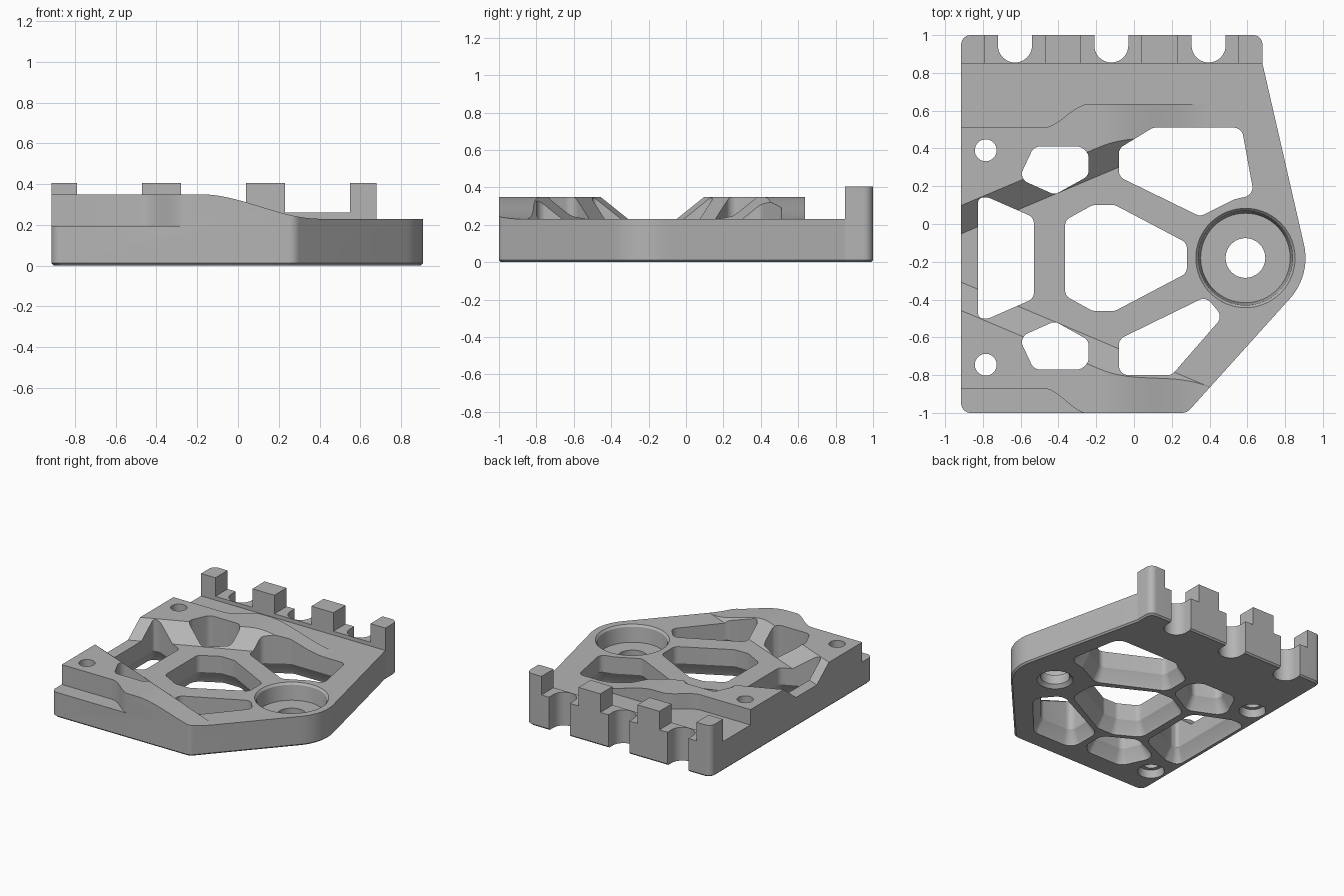
import bpy, bmesh, math
from mathutils import Vector

if "Cube" in bpy.data.objects:
    bpy.data.objects.remove(bpy.data.objects["Cube"], do_unlink=True)

AXIS = -0.18          # mirror line of the rib pattern
FLOOR, BOSS, LEDGE, STEP, PEG = 0.23, 0.35, 0.195, 0.26, 0.405

grey = bpy.data.materials.new("machined grey")
grey.use_nodes = True
grey.diffuse_color = (0.46, 0.46, 0.46, 1)
grey.node_tree.nodes["Principled BSDF"].inputs["Base Color"].default_value = grey.diffuse_color


def offset(pts, d):
    """Move every edge of a polygon outward by d."""
    n = len(pts)
    v = [Vector(p) for p in pts]
    area = sum(v[i].x * v[(i + 1) % n].y - v[(i + 1) % n].x * v[i].y for i in range(n))
    side = 1 if area > 0 else -1
    out = []
    for i in range(n):
        a = (v[i] - v[i - 1]).normalized()
        b = (v[(i + 1) % n] - v[i]).normalized()
        na, nb = Vector((a.y, -a.x)) * side, Vector((b.y, -b.x)) * side
        out.append(v[i] + (na + nb) * d / (1 + na.dot(nb)))
    return out


def rounded(pts, radii, segs=8):
    """Polygon with each corner replaced by an arc."""
    n = len(pts)
    v = [Vector(p) for p in pts]
    if not isinstance(radii, (list, tuple)):
        radii = [radii] * n
    out = []
    for i in range(n):
        a, b = v[i - 1] - v[i], v[(i + 1) % n] - v[i]
        half = a.angle(b) / 2
        t = min(radii[i] / math.tan(half), 0.46 * a.length, 0.46 * b.length)
        r = t * math.tan(half)
        a.normalize()
        b.normalize()
        centre = v[i] + (a + b).normalized() * r / math.sin(half)
        s, e = v[i] + a * t - centre, v[i] + b * t - centre
        turn = s.angle(e)
        for k in range(segs + 1):
            f = k / segs
            p = (s * math.sin((1 - f) * turn) + e * math.sin(f * turn)) / math.sin(turn)
            out.append(centre + p)
    return out


def circle(x, y, r, n=64):
    return [(x + r * math.cos(math.tau * k / n), y + r * math.sin(math.tau * k / n))
            for k in range(n)]


def loft(name, levels):
    """Solid through a stack of (z, outline) levels."""
    bm = bmesh.new()
    rings = [[bm.verts.new((p[0], p[1], z)) for p in pts] for z, pts in levels]
    n = len(rings[0])
    for lo, hi in zip(rings, rings[1:]):
        for i in range(n):
            bm.faces.new((lo[i], lo[(i + 1) % n], hi[(i + 1) % n], hi[i]))
    bm.faces.new(rings[0])
    bm.faces.new(rings[-1])
    bmesh.ops.recalc_face_normals(bm, faces=bm.faces)
    mesh = bpy.data.meshes.new(name)
    bm.to_mesh(mesh)
    bm.free()
    obj = bpy.data.objects.new(name, mesh)
    bpy.context.scene.collection.objects.link(obj)
    return obj


def cut(levels):
    """Subtract a lofted solid from the plate."""
    tool = loft("cutter", levels)
    tool.hide_render = True
    mod = plate.modifiers.new("cut", "BOOLEAN")
    mod.operation, mod.solver, mod.object = "DIFFERENCE", "EXACT", tool
    bpy.context.view_layer.objects.active = plate
    bpy.ops.object.modifier_apply(modifier=mod.name)
    bpy.data.objects.remove(tool, do_unlink=True)


def ease(x, x0, x1, a, b):
    f = min(max((x - x0) / (x1 - x0), 0), 1)
    return a + (b - a) * f * f * (3 - 2 * f)


def box(x0, x1, y0, y1):
    return [(x0, y0), (x1, y0), (x1, y1), (x0, y1)]


def flip(pts):
    return [(x, 2 * AXIS - y) for x, y in pts]


# Full-height blank with a chamfered bottom edge
corners = [(-0.915, -1), (0.28, -1), (0.937, -0.271), (0.68, 0.85), (0.68, 1), (-0.915, 1)]
radii = [0.05, 0.06, 0.32, 0.02, 0.05, 0.05]
outline = rounded(corners, radii, 12)
plate = loft("mounting_plate", [(0, rounded(offset(corners, -0.012), radii, 12)),
                                (0.012, outline), (PEG, outline)])

# Top profile: high on the right side, easing down to the floor
xs = [-0.18 + 0.58 * k / 20 for k in range(21)]
profile = [(-1.1, BOSS)] + [(x, ease(x, xs[0], xs[-1], BOSS, FLOOR)) for x in xs]
profile += [(1.1, FLOOR), (1.1, 0.6), (-1.1, 0.6)]
tool_levels = []
top_tool = loft("cutter", [(-0.85, profile), (1.1, profile)])
for v in top_tool.data.vertices:
    x, z, y = v.co
    v.co = (x, -y, z)
top_tool.data.flip_normals()
bm = bmesh.new()
bm.from_mesh(top_tool.data)
bmesh.ops.recalc_face_normals(bm, faces=bm.faces)
bm.to_mesh(top_tool.data)
bm.free()
mod = plate.modifiers.new("cut", "BOOLEAN")
mod.operation, mod.solver, mod.object = "DIFFERENCE", "EXACT", top_tool
bpy.context.view_layer.objects.active = plate
bpy.ops.object.modifier_apply(modifier=mod.name)
bpy.data.objects.remove(top_tool, do_unlink=True)

# Low deck behind the boss and ledge in front of it
sx = [-0.48 + 0.24 * k / 12 for k in range(13)]
back = [(-1.1, 0.51)] + [(x, ease(x, sx[0], sx[-1], 0.51, 0.635)) for x in sx]
back += [(1.1, 0.635), (1.1, 0.85), (-1.1, 0.85)]
cut([(FLOOR, back), (0.6, back)])
front = [(-1.1, -0.87)] + [(x, ease(x, sx[0], sx[-1], -0.87, -1.005)) for x in sx]
front += [(sx[-1], -1.2), (-1.1, -1.2)]
cut([(LEDGE, front), (0.6, front)])


# Flared valley with sloping sides through the boss
def valley(grow):
    half = [(-1.1, AXIS + 0.05 + grow), (0.7, AXIS + 0.81 + grow)]
    return half + flip(half)[::-1]


cut([(FLOOR, valley(0)), (0.47, valley(0.3))])

# Pegs on the back rail: lower the rail between them, then slot it
for x in (-0.63, -0.12, 0.39):
    b = box(x - 0.16, x + 0.16, 0.83, 1.1)
    cut([(STEP, b), (0.6, b)])
for x in (-0.63, -0.12, 0.395):
    slot = [(x + 0.09 * math.cos(a), 0.945 - 0.09 * math.sin(a))
            for a in (math.pi * k / 20 for k in range(21))]
    slot += [(x - 0.09, 1.1), (x + 0.09, 1.1)]
    cut([(-0.1, slot), (0.6, slot)])

# Lightening windows, flared on the underside
small = [(-0.61, 0.24), (-0.53, 0.41), (-0.28, 0.41), (-0.24, 0.37), (-0.24, 0.255), (-0.42, 0.155)]
windows = [
    [(-0.365, 0.02), (-0.22, 0.1), (-0.1, 0.1), (0.28, -0.1),
     (0.28, -0.26), (-0.1, -0.46), (-0.22, -0.46), (-0.365, -0.38)],
    [(-0.825, 0.14), (-0.77, 0.14), (-0.53, 0.035), (-0.53, -0.395), (-0.77, -0.5), (-0.825, -0.5)],
    small, flip(small),
    [(-0.08, 0.4), (0.1, 0.51), (0.57, 0.51), (0.635, 0.155), (0.53, 0.13), (0.35, 0.04), (-0.08, 0.25)],
    [(-0.08, -0.61), (0.38, -0.385), (0.47, -0.49), (0.2, -0.8), (-0.08, -0.8)],
]
for w in windows:
    wide, deep = rounded(offset(w, 0.06), 0.09), rounded(w, 0.05)
    under = rounded(offset(w, 0.048), 0.08)
    cut([(-0.02, wide), (0.02, under), (0.1, deep), (0.6, deep)])

# Bearing seat with a through hole, and two screw holes
cut([(0.1, circle(0.59, AXIS, 0.237)), (0.215, circle(0.59, AXIS, 0.25)),
     (0.25, circle(0.59, AXIS, 0.28))])
cut([(-0.02, circle(0.59, AXIS, 0.15)), (0.025, circle(0.59, AXIS, 0.105)),
     (0.3, circle(0.59, AXIS, 0.105))])
for y in (0.39, -0.745):
    cut([(-0.02, circle(-0.785, y, 0.1, 32)), (0.06, circle(-0.785, y, 0.085, 32)),
         (0.061, circle(-0.785, y, 0.058, 32)), (0.6, circle(-0.785, y, 0.058, 32))])

# Finish
plate.data.materials.clear()
plate.data.materials.append(grey)
for poly in plate.data.polygons:
    poly.material_index = 0
bpy.ops.object.select_all(action="DESELECT")
plate.select_set(True)
bpy.context.view_layer.objects.active = plate
bpy.ops.object.shade_smooth_by_angle(angle=math.radians(25))
